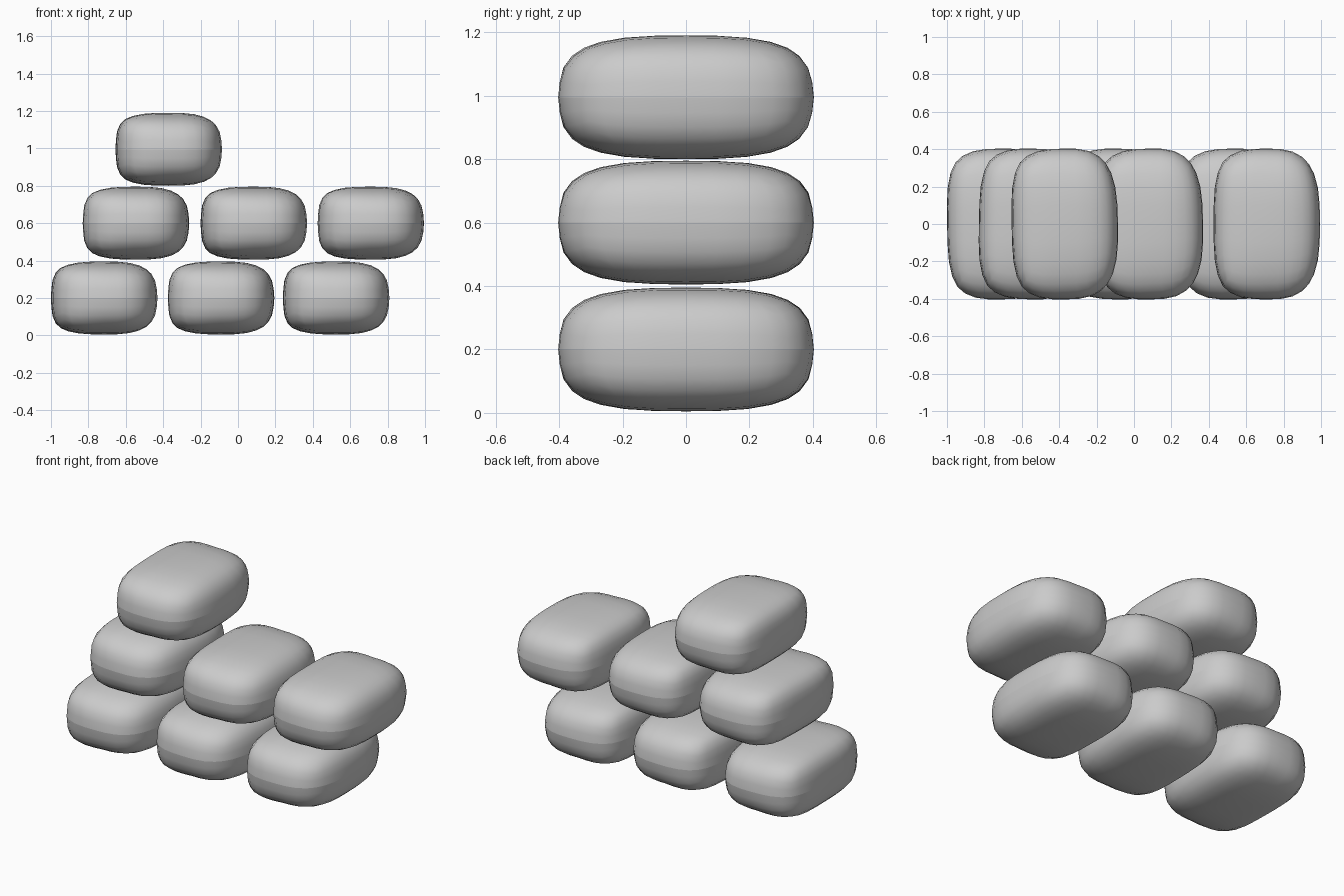
import bpy
import bmesh
import math
from mathutils import Vector

if "Cube" in bpy.data.objects:
    bpy.data.objects.remove(bpy.data.objects["Cube"])

HALF = Vector((0.282, 0.4, 0.195))   # half width, depth and height of one bag

sack = bpy.data.materials.new("sack_grey")
sack.diffuse_color = (0.6, 0.6, 0.6, 1)
sack.use_nodes = True
sack.node_tree.nodes["Principled BSDF"].inputs["Base Color"].default_value = sack.diffuse_color


def bag_mesh():
    """Plump rounded box with a slightly pinched seam round its middle."""
    bm = bmesh.new()
    bmesh.ops.create_cube(bm, size=2)
    bmesh.ops.subdivide_edges(bm, edges=bm.edges[:], cuts=7, use_grid_fill=True)
    for v in bm.verts:
        p = 3.6 if v.co.x < 0 else 3.0   # one long side is squarer
        p = 3.0 + (p - 3.0) * abs(v.co.x)
        norm = sum(abs(c) ** p for c in v.co) ** (1 / p)
        on_seam = abs(v.co.z) < 1e-4
        v.co = Vector([c / norm * h for c, h in zip(v.co, HALF)])
        if on_seam:
            v.co.x *= 1.008
            v.co.y *= 1.008
    # Hard edge along the seam
    for e in bm.edges:
        if all(abs(v.co.z) < 1e-4 for v in e.verts):
            e.smooth = False
    for f in bm.faces:
        f.smooth = True
    mesh = bpy.data.meshes.new("sandbag")
    bm.to_mesh(mesh)
    bm.free()
    mesh.materials.append(sack)
    return mesh


# Staggered rows: name, centre height, then (x, turn in degrees) per bag
rows = [
    ("bottom", 0.2, [(-0.715, 1), (-0.09, -1), (0.525, 1)]),
    ("middle", 0.6, [(-0.545, -1), (0.085, 1), (0.71, 0)]),
    ("top", 0.995, [(-0.37, 1)]),
]
mesh = bag_mesh()
for row, z, bags in rows:
    for i, (x, turn) in enumerate(bags):
        bag = bpy.data.objects.new(f"{row}_sandbag_{i + 1}", mesh)
        bag.location = (x, 0, z)
        bag.rotation_euler.z = math.radians(turn)
        bpy.context.collection.objects.link(bag)
